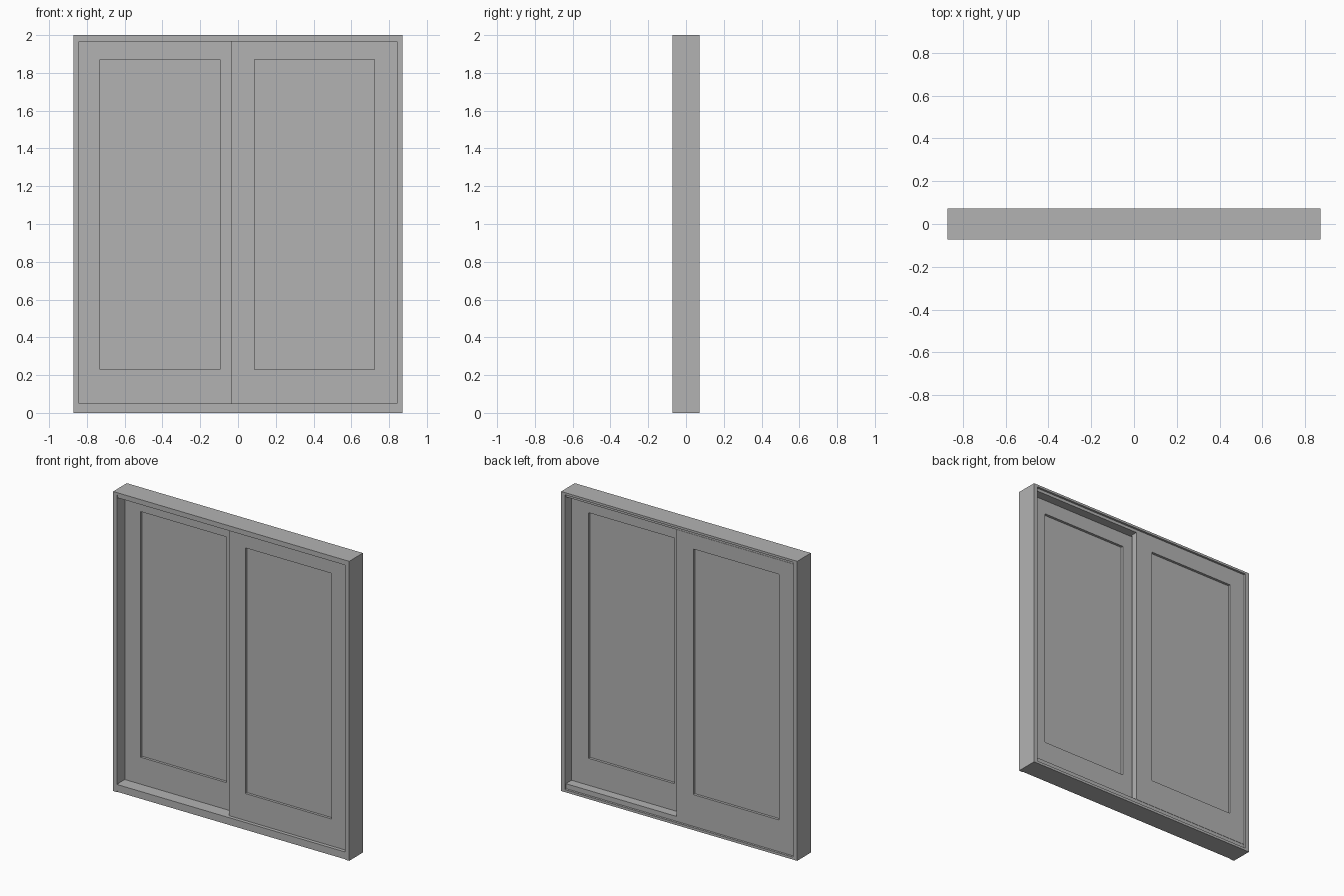
import bpy
import bmesh

cube = bpy.data.objects.get("Cube")
if cube:
    bpy.data.objects.remove(cube)

# Single flat colour
grey = bpy.data.materials.new("light grey")
grey.use_nodes = True
colour = (0.45, 0.45, 0.45, 1)
grey.diffuse_color = colour
grey.node_tree.nodes["Principled BSDF"].inputs["Base Color"].default_value = colour

HALF_W, HALF_D, HEIGHT = 0.872, 0.0725, 2.0
INNER, SILL_Z, HEAD_Z = 0.843, 0.05, 1.965


def finish(name, bm):
    bmesh.ops.recalc_face_normals(bm, faces=bm.faces)
    mesh = bpy.data.meshes.new(name)
    bm.to_mesh(mesh)
    bm.free()
    mesh.materials.append(grey)
    obj = bpy.data.objects.new(name, mesh)
    bpy.context.collection.objects.link(obj)
    return obj


def extrude(name, points, axis, start, end):
    """Extrude a closed profile along x (yz points) or z (xy points)."""
    bm = bmesh.new()
    place = (lambda a, b: (start, a, b)) if axis == 0 else (lambda a, b: (a, b, start))
    face = bm.faces.new([bm.verts.new(place(a, b)) for a, b in points])
    new = bmesh.ops.extrude_face_region(bm, geom=[face])["geom"]
    shift = [0, 0, 0]
    shift[axis] = end - start
    bmesh.ops.translate(bm, vec=shift, verts=[v for v in new if isinstance(v, bmesh.types.BMVert)])
    return finish(name, bm)


def panel(name, x0, x1, y0, y1, opening):
    """Sliding leaf: a slab whose pane is inset and pushed in on both faces."""
    bm = bmesh.new()
    gx0, gx1, gz0, gz1 = opening
    reveal = 0.017

    def ring(x_a, x_b, z_a, z_b, y):
        return [bm.verts.new((x, y, z)) for x, z in
                ((x_a, z_a), (x_b, z_a), (x_b, z_b), (x_a, z_b))]

    outline = (x0, x1, SILL_Z - 0.002, HEAD_Z + 0.002)
    hole = (gx0, gx1, gz0, gz1)
    rings = [ring(*hole, y0 + reveal), ring(*hole, y0), ring(*outline, y0),
             ring(*outline, y1), ring(*hole, y1), ring(*hole, y1 - reveal)]
    for a, b in zip(rings, rings[1:]):
        for i in range(4):
            j = (i + 1) % 4
            bm.faces.new((a[i], a[j], b[j], b[i]))
    bm.faces.new(rings[0])
    bm.faces.new(rings[-1])
    return finish(name, bm)


# Stepped head across the full width
extrude("head", [(-HALF_D, HEIGHT), (-HALF_D, 1.986), (-0.0695, 1.986), (-0.0695, HEAD_Z),
                 (0.058, HEAD_Z), (0.058, 1.985), (HALF_D, 1.985), (HALF_D, HEIGHT)],
        0, -HALF_W, HALF_W)

# Stepped sill between the jambs
extrude("sill", [(-HALF_D + 0.002, 0.006), (-HALF_D + 0.002, SILL_Z), (0.058, SILL_Z),
                 (0.058, 0.017), (HALF_D, 0.017), (HALF_D, 0), (-0.068, 0), (-0.068, 0.006)],
        0, -INNER - 0.005, INNER + 0.005)

# Side jambs with a thin front lip
for side, name in ((-1, "right_jamb"), (1, "left_jamb")):
    profile = [(HALF_W, -HALF_D), (INNER, -HALF_D), (INNER, -0.055), (INNER + 0.004, -0.055),
               (INNER + 0.004, 0.06), (INNER, 0.06), (INNER, HALF_D), (HALF_W, HALF_D)]
    extrude(name, [(side * x, y) for x, y in profile], 2, 0, 1.986)

# Two overlapping sliding leaves on separate tracks
panel("front_leaf", -0.035, INNER + 0.004, -0.047, -0.002, (0.088, 0.722, 0.23, 1.87))
panel("back_leaf", -INNER - 0.004, 0.029, 0.015, 0.06, (-0.73, -0.096, 0.23, 1.87))
